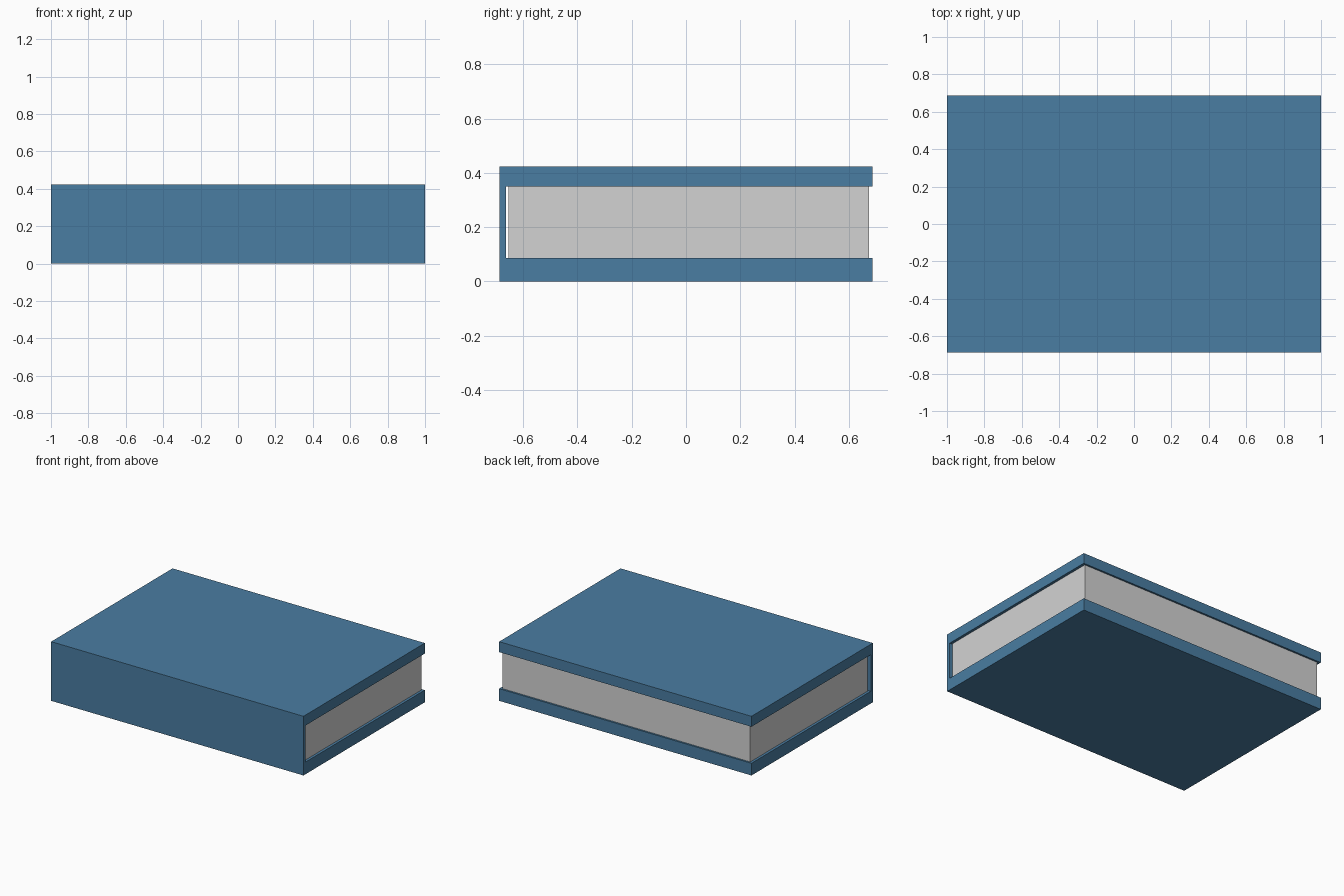
import bpy
import bmesh

if "Cube" in bpy.data.objects:
    bpy.data.objects.remove(bpy.data.objects["Cube"])

X, Y, H = 1.0, 0.687, 0.424            # half length, half depth, height
LOW, HIGH, SPINE = 0.087, 0.349, -0.664  # inner faces of the cover


def material(name, rgb):
    m = bpy.data.materials.new(name)
    m.diffuse_color = (*rgb, 1.0)
    m.use_nodes = True
    m.node_tree.nodes["Principled BSDF"].inputs["Base Color"].default_value = m.diffuse_color
    return m


def prism(name, profile, half_length, mat):
    """Extrude a (y, z) profile along x, centred on x = 0."""
    bm = bmesh.new()
    face = bm.faces.new([bm.verts.new((-half_length, y, z)) for y, z in profile])
    ext = bmesh.ops.extrude_face_region(bm, geom=[face])
    verts = [g for g in ext["geom"] if isinstance(g, bmesh.types.BMVert)]
    bmesh.ops.translate(bm, verts=verts, vec=(2 * half_length, 0, 0))
    bmesh.ops.recalc_face_normals(bm, faces=bm.faces)
    mesh = bpy.data.meshes.new(name)
    bm.to_mesh(mesh)
    bm.free()
    mesh.materials.append(mat)
    obj = bpy.data.objects.new(name, mesh)
    bpy.context.collection.objects.link(obj)
    return obj


blue = material("cover blue", (0.068, 0.205, 0.36))
grey = material("page grey", (0.65, 0.65, 0.65))

# Cover: one C-shaped wrap of two boards and the spine
prism("cover", [(-Y, 0), (Y, 0), (Y, LOW), (SPINE, LOW),
                (SPINE, HIGH), (Y, HIGH), (Y, H), (-Y, H)], X, blue)

# Page block: slightly inset, with a narrow gap behind the spine
prism("pages", [(-0.655, LOW), (0.674, LOW), (0.674, HIGH), (-0.655, HIGH)], 0.981, grey)
